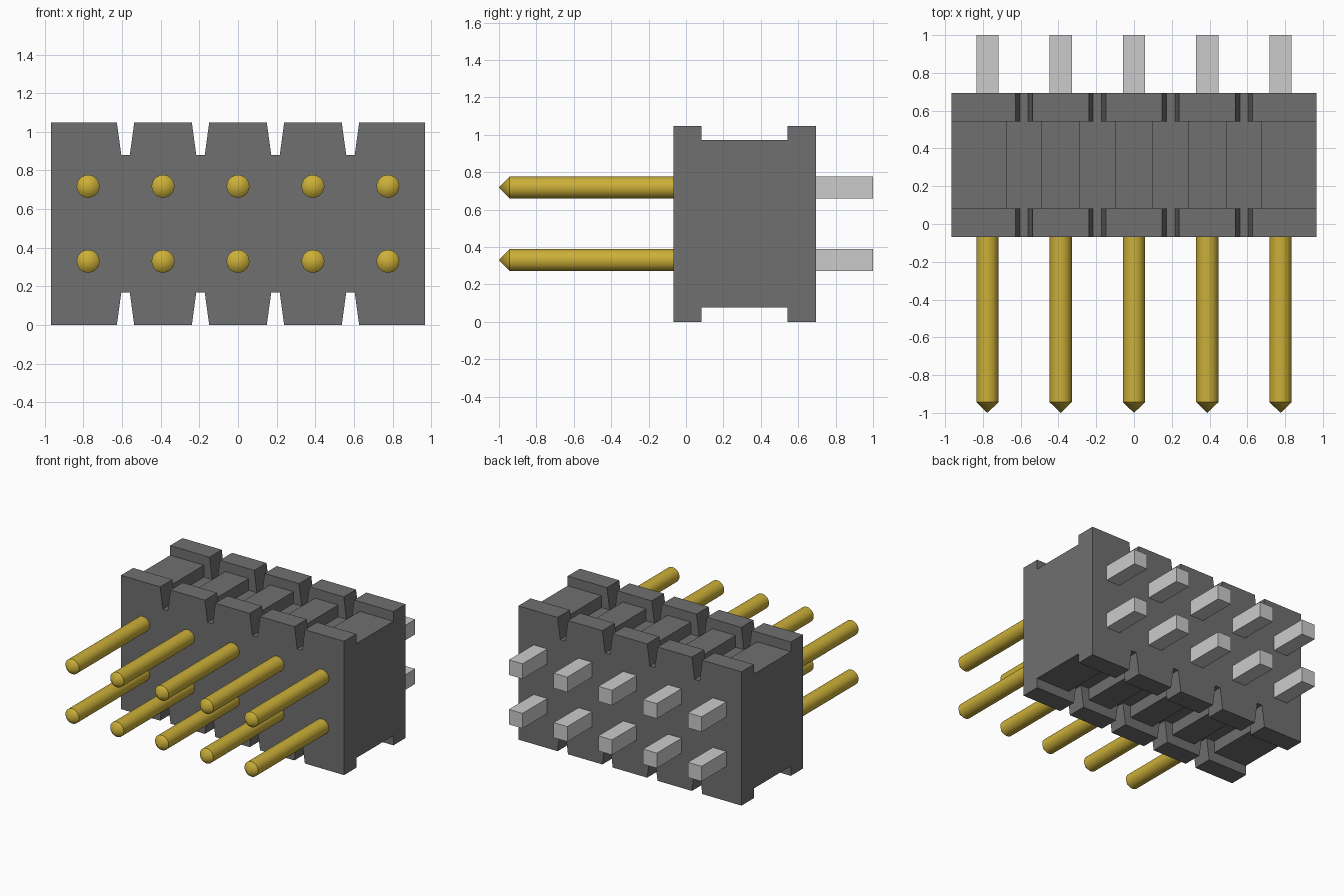
import bpy, bmesh, math
from mathutils import Matrix

if "Cube" in bpy.data.objects:
    bpy.data.objects.remove(bpy.data.objects["Cube"])

W, H = 0.967, 1.048               # housing half width, height
Y0, Y1 = -0.068, 0.694            # housing front and back
PITCH = 0.388
NOTCHES = [(i - 1.5) * PITCH for i in range(4)]


def material(name, color):
    m = bpy.data.materials.new(name)
    m.diffuse_color = (*color, 1)
    m.use_nodes = True
    m.node_tree.nodes["Principled BSDF"].inputs["Base Color"].default_value = m.diffuse_color
    return m


gold = material("gold", (0.60, 0.43, 0.04))
silver = material("silver", (0.55, 0.55, 0.55))
plastic = material("dark_plastic", (0.16, 0.16, 0.16))


def finish(name, bm, mat):
    bmesh.ops.recalc_face_normals(bm, faces=bm.faces)
    me = bpy.data.meshes.new(name)
    bm.to_mesh(me)
    bm.free()
    me.materials.append(mat)
    ob = bpy.data.objects.new(name, me)
    bpy.context.collection.objects.link(ob)
    return ob


def prism(name, profile, y0, y1, mat):
    """Extrude an x-z outline along y."""
    bm = bmesh.new()
    face = bm.faces.new([bm.verts.new((x, y0, z)) for x, z in profile])
    ext = bmesh.ops.extrude_face_region(bm, geom=[face])["geom"]
    bmesh.ops.translate(bm, vec=(0, y1 - y0, 0),
                        verts=[v for v in ext if isinstance(v, bmesh.types.BMVert)])
    return finish(name, bm, mat)


def flip(points):
    return [(x, H - z) for x, z in points]


# Housing outline with tapered notches along top and bottom
top = [(-W, H)]
for c in NOTCHES:
    top += [(c - 0.045, H), (c - 0.022, 0.88), (c + 0.022, 0.88), (c + 0.045, H)]
top.append((W, H))
housing = prism("housing", top + flip(top)[::-1], Y0, Y1, plastic)

# Recess between the flanges, with wider slots between the blocks
comb = [(-1.2, 1.3), (-1.2, 0.972)]
for c in NOTCHES:
    comb += [(c - 0.093, 0.972), (c - 0.093, 0.879), (c + 0.093, 0.879), (c + 0.093, 0.972)]
comb += [(1.2, 0.972), (1.2, 1.3)]
bpy.context.view_layer.objects.active = housing
for name, outline in (("top_cutter", comb), ("bottom_cutter", flip(comb))):
    cutter = prism(name, outline, 0.083, 0.542, plastic)
    cutter.hide_render = True
    mod = housing.modifiers.new(name, 'BOOLEAN')
    mod.operation, mod.solver, mod.object = 'DIFFERENCE', 'EXACT', cutter
    bpy.ops.object.modifier_apply(modifier=name)
    bpy.data.objects.remove(cutter)


def contact_pin(name, x, z):
    """Round pin with a pointed tip facing the front."""
    bm = bmesh.new()
    rings = [[bm.verts.new((x + 0.059 * math.cos(a), y, z + 0.059 * math.sin(a)))
              for a in (math.tau * k / 32 for k in range(32))] for y in (Y0 + 0.01, -0.943)]
    tip = bm.verts.new((x, -1, z))
    for k in range(32):
        n = (k + 1) % 32
        bm.faces.new((rings[0][k], rings[0][n], rings[1][n], rings[1][k]))
        bm.faces.new((rings[1][k], rings[1][n], tip))
    bm.faces.new(rings[0])
    ob = finish(name, bm, gold)
    bpy.ops.object.select_all(action='DESELECT')
    ob.select_set(True)
    bpy.context.view_layer.objects.active = ob
    bpy.ops.object.shade_smooth_by_angle(angle=math.radians(30))


def solder_tail(name, x, z):
    """Square tail at the back."""
    bm = bmesh.new()
    y0 = Y1 - 0.01
    bmesh.ops.create_cube(bm, size=1, matrix=Matrix.Translation((x, (y0 + 1) / 2, z))
                          @ Matrix.Diagonal((0.118, 1 - y0, 0.118, 1)))
    finish(name, bm, silver)


# Two rows of five pins
for row, z in (("lower", 0.33), ("upper", 0.718)):
    for i in range(5):
        x = (i - 2) * PITCH
        contact_pin(f"{row}_pin_{i + 1}", x, z)
        solder_tail(f"{row}_tail_{i + 1}", x, z)
